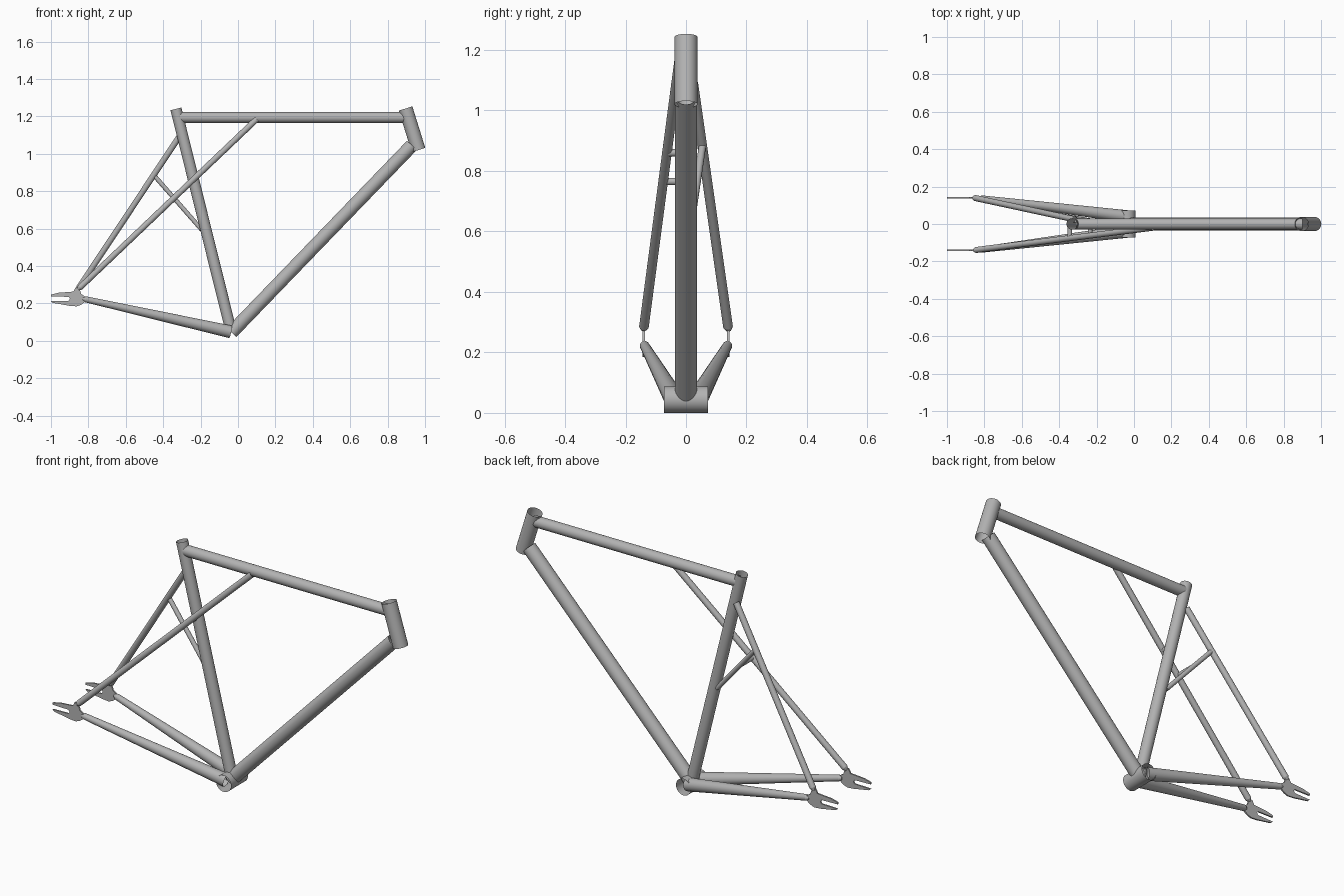
import bpy, bmesh
from mathutils import Vector

cube = bpy.data.objects.get("Cube")
if cube:
    bpy.data.objects.remove(cube, do_unlink=True)

metal = bpy.data.materials.new("grey metal")
metal.use_nodes = True
metal.diffuse_color = (0.45, 0.45, 0.45, 1)
metal.node_tree.nodes["Principled BSDF"].inputs["Base Color"].default_value = (0.45, 0.45, 0.45, 1)


def finish(name, bm):
    mesh = bpy.data.meshes.new(name)
    bm.to_mesh(mesh)
    bm.free()
    obj = bpy.data.objects.new(name, mesh)
    bpy.context.collection.objects.link(obj)
    mesh.materials.append(metal)
    bpy.ops.object.select_all(action='DESELECT')
    obj.select_set(True)
    bpy.context.view_layer.objects.active = obj
    bpy.ops.object.shade_smooth_by_angle(angle=0.7)
    return obj


def tube(name, start, end, r1, r2=None, capped=False, sides=32):
    """Round tube between two points, optionally tapered."""
    a, b = Vector(start), Vector(end)
    bm = bmesh.new()
    bmesh.ops.create_cone(bm, cap_ends=capped, segments=sides, radius1=r1,
                          radius2=r1 if r2 is None else r2, depth=(b - a).length)
    bm.transform((b - a).to_track_quat('Z', 'Y').to_matrix().to_4x4())
    bmesh.ops.translate(bm, verts=bm.verts, vec=(a + b) / 2)
    return finish(name, bm)


def stay(name, start, end, r1, r2):
    """Tapered stay with a short cone tip at its dropout end."""
    a, b = Vector(start), Vector(end)
    tube(name, a, b, r1, r2, sides=20)
    tip = a + (a - b).normalized() * 0.015
    tube(name + "_tip", tip, a, r1 * 0.5, r1, capped=True, sides=20)


# Main triangle, with open ended shells
bracket = (-0.035, 0, 0.045)
tube("bottom_bracket_shell", (-0.035, -0.072, 0.044), (-0.035, 0.072, 0.044), 0.044)
tube("seat_tube", bracket, (-0.332, 0, 1.24), 0.03)
tube("top_tube", (-0.31, 0, 1.194), (0.9, 0, 1.194), 0.029)
tube("head_tube", (0.965, 0, 1.02), (0.896, 0, 1.242), 0.038)
tube("down_tube", bracket, (0.93, 0, 1.045), 0.036)

# Chain stays
for side, sign in (("left", 1), ("right", -1)):
    stay(side + "_chain_stay", (-0.815, 0.137 * sign, 0.222), (-0.04, 0.04 * sign, 0.048), 0.016, 0.034)

# Uneven seat stays: one meets the seat tube, the other the top tube
stay("back_seat_stay", (-0.85, 0.139, 0.285), (-0.315, 0.024, 1.09), 0.016, 0.016)
stay("front_seat_stay", (-0.845, -0.139, 0.285), (0.1, -0.02, 1.185), 0.016, 0.016)

# Braces
tube("stay_brace", (-0.445, 0.054, 0.88), (-0.195, 0.012, 0.595), 0.012, capped=True, sides=20)
tube("cross_bar", (-0.343, -0.075, 0.765), (-0.343, 0.038, 0.765), 0.012, capped=True, sides=20)
tube("stay_stub", (-0.235, -0.06, 0.86), (-0.235, 0, 0.86), 0.012, capped=True, sides=20)

# Forked dropout plates
outline = [(-1, 0.247), (-0.96, 0.257), (-0.88, 0.263), (-0.868, 0.285), (-0.85, 0.285),
           (-0.838, 0.25), (-0.815, 0.235), (-0.815, 0.21), (-0.838, 0.193), (-0.862, 0.184),
           (-0.9, 0.187), (-0.99, 0.203), (-1, 0.212), (-0.905, 0.214), (-0.898, 0.225),
           (-0.905, 0.235), (-1, 0.237)]
for side, sign in (("left", 1), ("right", -1)):
    bm = bmesh.new()
    face = bm.faces.new([bm.verts.new((x, 0.14 * sign - 0.004, z)) for x, z in outline])
    extruded = bmesh.ops.extrude_face_region(bm, geom=[face])["geom"]
    bmesh.ops.translate(bm, vec=(0, 0.008, 0),
                        verts=[v for v in extruded if isinstance(v, bmesh.types.BMVert)])
    bmesh.ops.recalc_face_normals(bm, faces=bm.faces)
    finish(side + "_dropout", bm)
